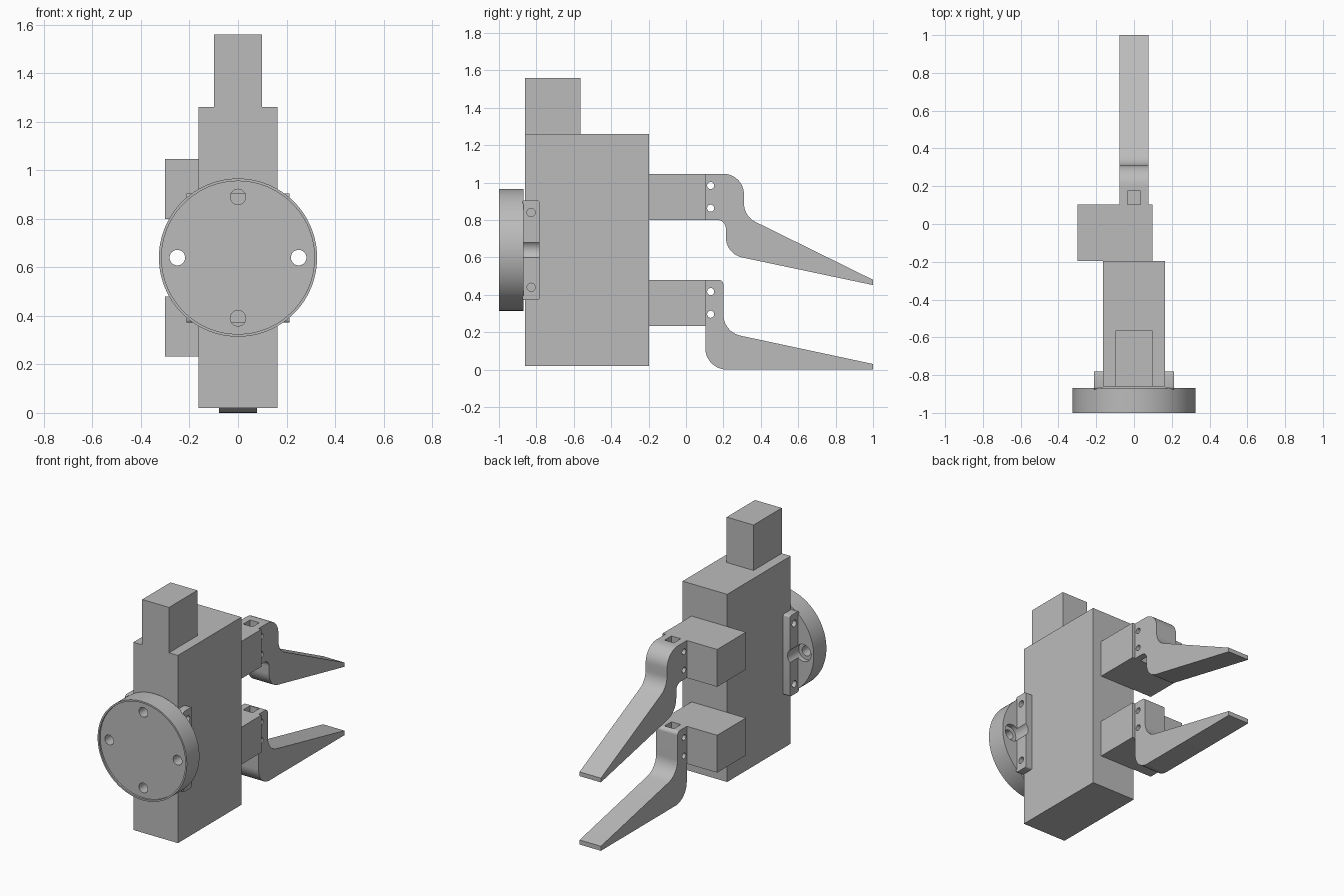
import bpy, bmesh, math
from mathutils import Vector, Matrix

if "Cube" in bpy.data.objects:
    bpy.data.objects.remove(bpy.data.objects["Cube"])

grey = bpy.data.materials.new("plain grey")
grey.diffuse_color = (0.5, 0.5, 0.5, 1)
grey.use_nodes = True
grey.node_tree.nodes["Principled BSDF"].inputs["Base Color"].default_value = grey.diffuse_color


def finish(name, bm):
    bmesh.ops.recalc_face_normals(bm, faces=bm.faces)
    me = bpy.data.meshes.new(name)
    bm.to_mesh(me)
    bm.free()
    me.materials.append(grey)
    ob = bpy.data.objects.new(name, me)
    bpy.context.collection.objects.link(ob)
    return ob


def box(name, x0, x1, y0, y1, z0, z1, bevel_x=0):
    """Box from its extents; bevel_x rounds the edges that run along x."""
    bm = bmesh.new()
    bmesh.ops.create_cube(bm, size=1)
    for v in bm.verts:
        v.co = Vector((x0 if v.co.x < 0 else x1, y0 if v.co.y < 0 else y1, z0 if v.co.z < 0 else z1))
    if bevel_x:
        edges = [e for e in bm.edges if abs(e.verts[0].co.x - e.verts[1].co.x) > 1e-5]
        bmesh.ops.bevel(bm, geom=edges, offset=bevel_x, segments=4, affect='EDGES', profile=0.5)
    return finish(name, bm)


def cylinder(name, axis, centre, radius, length, sides=32):
    rot = Matrix.Rotation(math.pi / 2, 4, 'X' if axis == 'Y' else 'Y')
    bm = bmesh.new()
    bmesh.ops.create_cone(bm, cap_ends=True, segments=sides, radius1=radius, radius2=radius,
                          depth=length, matrix=Matrix.Translation(centre) @ rot)
    return finish(name, bm)


def rounded(points, steps=10):
    """Profile with filleted corners: (y, z) or (y, z, radius)."""
    out = []
    for i, p in enumerate(points):
        c = Vector(p[:2])
        if len(p) == 2:
            out.append(c)
            continue
        a = (Vector(points[i - 1][:2]) - c).normalized()
        b = (Vector(points[(i + 1) % len(points)][:2]) - c).normalized()
        half = a.angle(b) / 2
        mid = c + (a + b).normalized() * (p[2] / math.sin(half))
        start = c + a * (p[2] / math.tan(half)) - mid
        end = c + b * (p[2] / math.tan(half)) - mid
        total = math.pi - 2 * half
        for k in range(steps + 1):
            t = k / steps
            out.append(mid + (start * math.sin((1 - t) * total) + end * math.sin(t * total)) / math.sin(total))
    return out


def extrude_x(name, points, x0, x1):
    bm = bmesh.new()
    face = bm.faces.new([bm.verts.new((x0, p.x, p.y)) for p in rounded(points)])
    ext = bmesh.ops.extrude_face_region(bm, geom=[face])
    bmesh.ops.translate(bm, vec=(x1 - x0, 0, 0),
                        verts=[g for g in ext["geom"] if isinstance(g, bmesh.types.BMVert)])
    return finish(name, bm)


def cut(ob, cutter):
    m = ob.modifiers.new("cut", 'BOOLEAN')
    m.operation, m.solver, m.object = 'DIFFERENCE', 'EXACT', cutter
    bpy.context.view_layer.objects.active = ob
    bpy.ops.object.modifier_apply(modifier=m.name)
    bpy.data.objects.remove(cutter)


# main body, motor housing on top
box("gripper_body", -0.163, 0.163, -0.86, -0.197, 0.02, 1.26)
box("motor_housing", -0.098, 0.098, -0.86, -0.565, 1.26, 1.56)

# mounting flange with shallow front recess and four counterbored holes
ZC = 0.64
flange = cylinder("mounting_flange", 'Y', (0, -0.934, ZC), 0.326, 0.132, 96)
cut(flange, cylinder("cutter", 'Y', (0, -1.0, ZC), 0.315, 0.024, 96))
for dx, dz in ((0.25, 0), (-0.25, 0), (0, 0.25), (0, -0.25)):
    cut(flange, cylinder("cutter", 'Y', (dx, -0.93, ZC + dz), 0.032, 0.3))
    cut(flange, cylinder("cutter", 'Y', (dx, -0.86, ZC + dz), 0.056, 0.08))

# spacer joining flange and body
box("flange_spacer", -0.163, 0.163, -0.87, -0.858, 0.372, 0.905)

# side clamp plates with screw holes and a groove for the flange screw
for side, s in (("right", 1), ("left", -1)):
    x0, x1 = sorted((s * 0.163, s * 0.212))
    plate = box(side + "_clamp_plate", x0, x1, -0.875, -0.782, 0.372, 0.905, 0.012)
    for z in (0.84, 0.44):
        cut(plate, cylinder("cutter", 'X', (s * 0.19, -0.828, z), 0.022, 0.2))
    cut(plate, cylinder("cutter", 'Y', (s * 0.25, -0.83, ZC), 0.056, 0.3))

# jaw carriages and fingers
upper = [(0.103, 0.8), (0.103, 1.047), (0.31, 1.047, 0.11), (0.31, 0.82, 0.11), (1, 0.48),
         (1, 0.452), (0.213, 0.618, 0.11), (0.213, 0.8, 0.045)]
lower = [(0.103, 0.48), (0.2, 0.48, 0.025), (0.2, 0.201, 0.115), (1, 0.03), (1, 0), (0.103, 0, 0.115)]
for name, z0, profile in (("upper", 0.8, upper), ("lower", 0.233, lower)):
    z1 = z0 + 0.247
    box(name + "_jaw_carriage", -0.3, 0.098, -0.197, 0.103, z0, z1)
    finger = extrude_x(name + "_finger", profile, -0.078, 0.078)
    # slot against the carriage and two cross pin holes
    cut(finger, box("cutter", -0.034, 0.034, 0.05, 0.175, z0 - 0.001, z1 + 0.05))
    for dz in (0.063, 0.184):
        cut(finger, cylinder("cutter", 'X', (0, 0.132, z0 + dz), 0.019, 0.4))

# smooth the round surfaces, keep edges sharp
bpy.ops.object.select_all(action='DESELECT')
for ob in bpy.context.scene.objects:
    ob.select_set(True)
    bpy.context.view_layer.objects.active = ob
bpy.ops.object.shade_smooth_by_angle(angle=math.radians(30))
